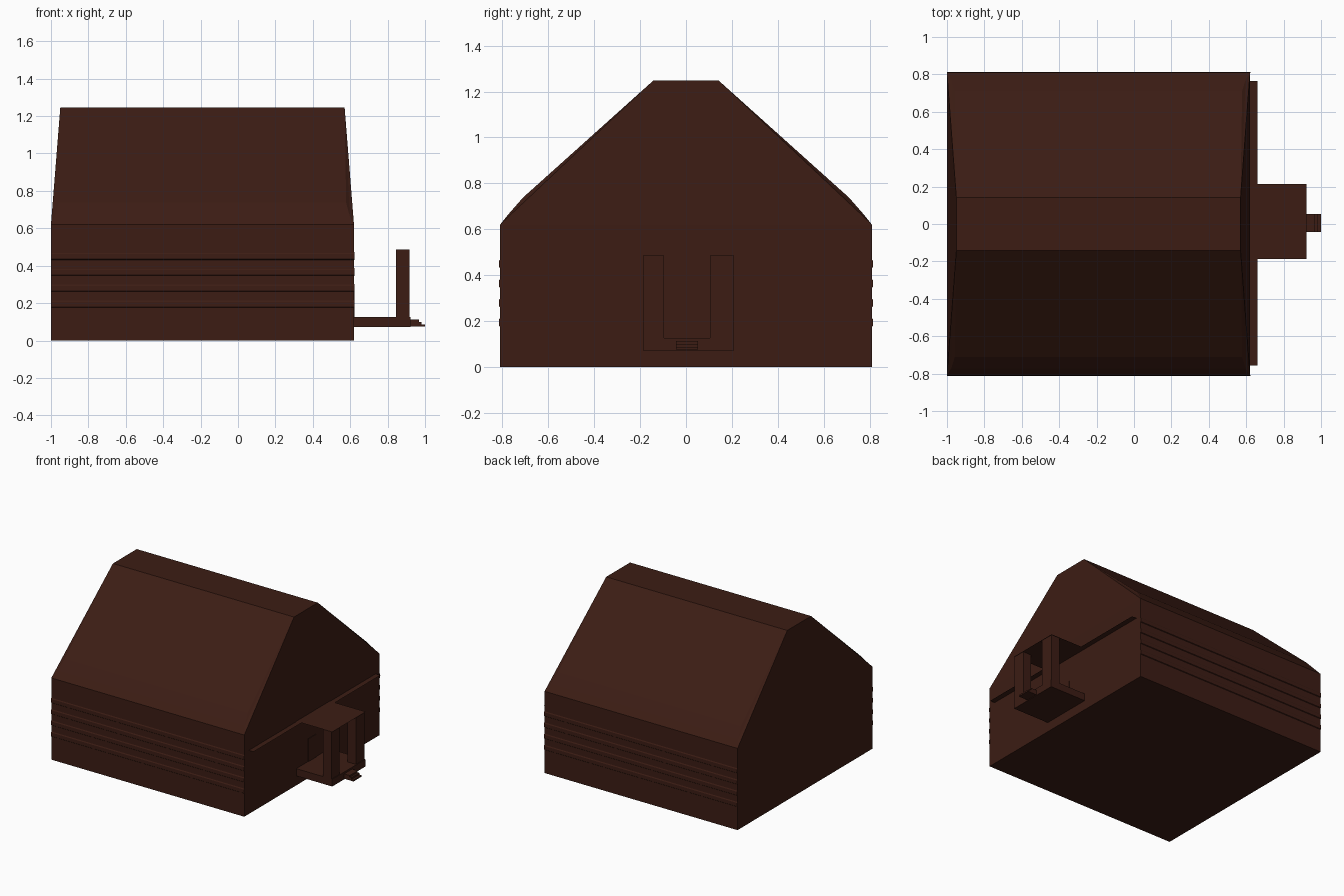
import bpy, bmesh

if "Cube" in bpy.data.objects:
    bpy.data.objects.remove(bpy.data.objects["Cube"])

brown = bpy.data.materials.new("dark_brown")
brown.diffuse_color = (0.045, 0.012, 0.007, 1)
brown.use_nodes = True
brown.node_tree.nodes["Principled BSDF"].inputs["Base Color"].default_value = brown.diffuse_color


def make(name, verts, faces):
    me = bpy.data.meshes.new(name)
    me.from_pydata(verts, [], faces)
    bm = bmesh.new()
    bm.from_mesh(me)
    bmesh.ops.recalc_face_normals(bm, faces=bm.faces)
    bm.to_mesh(me)
    bm.free()
    me.materials.append(brown)
    ob = bpy.data.objects.new(name, me)
    bpy.context.collection.objects.link(ob)
    return ob


def prism_x(name, profile, x0, x1):
    """Extrude a y-z profile along x."""
    n = len(profile)
    v = [(x, y, z) for x in (x0, x1) for y, z in profile]
    f = [(i, (i + 1) % n, (i + 1) % n + n, i + n) for i in range(n)]
    return make(name, v, f + [tuple(range(n)), tuple(range(n, 2 * n))])


def box(name, x0, x1, y0, y1, z0, z1):
    return prism_x(name, [(y0, z0), (y1, z0), (y1, z1), (y0, z1)], x0, x1)


def sheet(name, x0, x1, y0, y1, z):
    return make(name, [(x0, y0, z), (x1, y0, z), (x1, y1, z), (x0, y1, z)], [(0, 1, 2, 3)])


# House walls and roof as stacked rectangular rings: half x, half y, z
CX = -0.19
rings = [(0.81, 0.81, 0), (0.81, 0.81, 0.62), (0.787, 0.772, 0.667),
         (0.768, 0.71, 0.738), (0.76, 0.143, 1.247)]
verts = [(CX + sx * hx, sy * hy, z) for hx, hy, z in rings
         for sx, sy in ((-1, -1), (1, -1), (1, 1), (-1, 1))]
faces = [(0, 1, 2, 3), (16, 17, 18, 19)]
for a in range(0, 16, 4):                       # long sides
    faces += [(a, a + 1, a + 5, a + 4), (a + 2, a + 3, a + 7, a + 6)]
for i, j in ((1, 2), (3, 0)):                   # gable walls with fanned corners
    faces += [(i, j, j + 4, i + 4), (i + 4, j + 4, j + 16, i + 16)]
    for k in (i, j):
        faces += [(k + 4, k + 8, k + 16), (k + 8, k + 12, k + 16)]
make("house_body", verts, faces)

# Thin horizontal siding strips on the long walls
for side in (-1, 1):
    for i in range(4):
        z = 0.175 + 0.085 * i
        prof = [(side * 0.808, z), (side * 0.814, z + 0.005),
                (side * 0.814, z + 0.032), (side * 0.808, z + 0.042)]
        prism_x("siding_strip", prof, -1.0, 0.622)

# Ledge and porch roof are thin sheets
sheet("gable_ledge", 0.615, 0.66, -0.757, 0.765, 0.483)
sheet("porch_roof", 0.615, 0.922, -0.187, 0.215, 0.486)

# Porch floor, posts and door
box("porch_floor", 0.615, 0.922, -0.187, 0.21, 0.072, 0.127)
for y0, y1 in ((-0.187, -0.095), (0.105, 0.21)):
    box("porch_post", 0.846, 0.917, y0, y1, 0.127, 0.486)
box("door", 0.61, 0.624, -0.045, 0.045, 0.12, 0.3)

# Steps
for x0, x1, z0, z1 in ((0.92, 0.968, 0.076, 0.113), (0.965, 0.982, 0.076, 0.1),
                       (0.98, 1.0, 0.076, 0.087)):
    box("porch_step", x0, x1, -0.043, 0.053, z0, z1)
